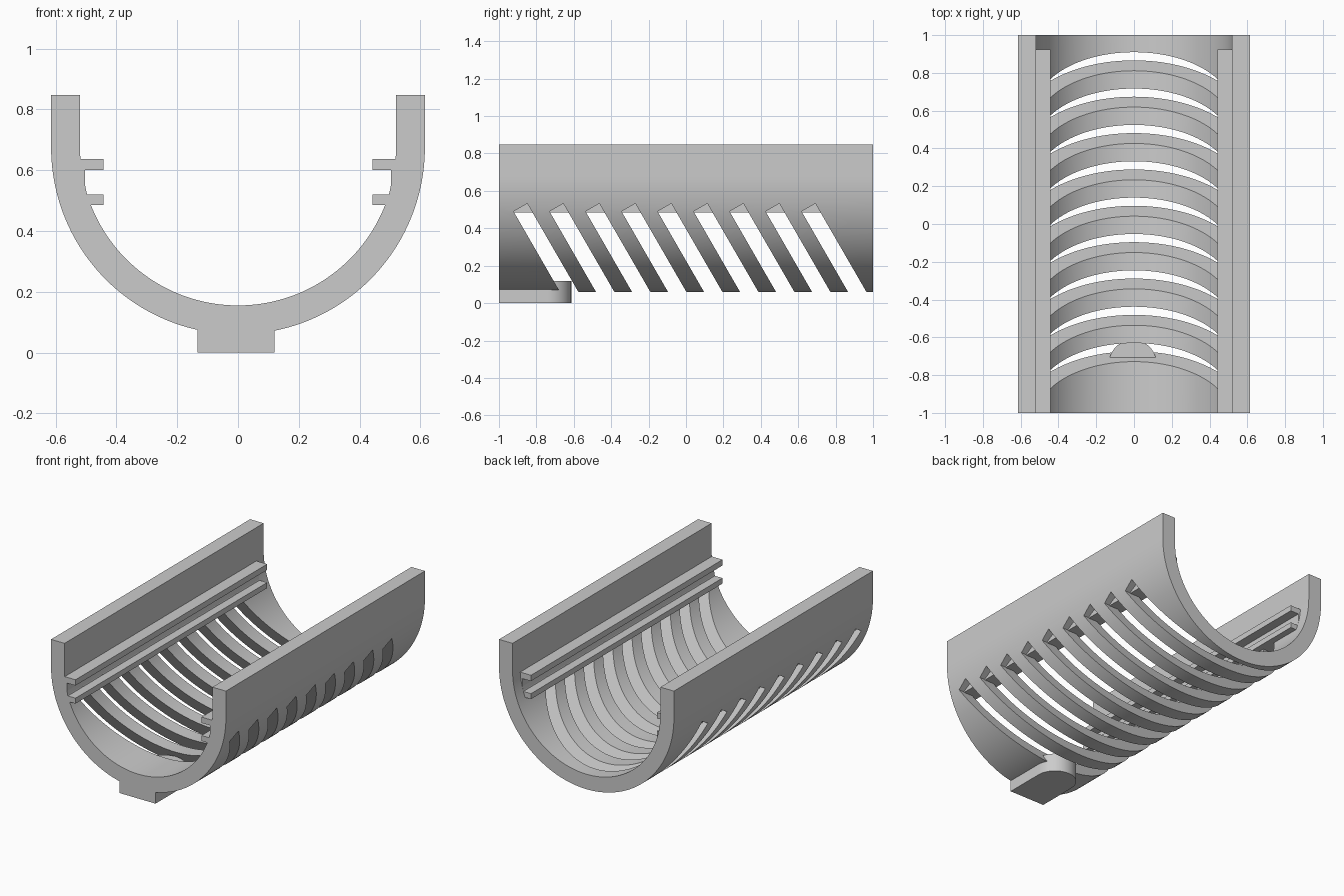
import bpy, bmesh
from math import pi, cos, sin, radians
from mathutils import Vector

if "Cube" in bpy.data.objects:
    bpy.data.objects.remove(bpy.data.objects["Cube"])

# One plain grey for everything
grey = bpy.data.materials.new("plain_grey")
grey.use_nodes = True
COLOUR = (0.6, 0.6, 0.6, 1)
grey.diffuse_color = COLOUR
grey.node_tree.nodes["Principled BSDF"].inputs["Base Color"].default_value = COLOUR


def prism(bm, points, offset):
    """Extrude a closed planar outline by an offset."""
    face = bm.faces.new([bm.verts.new(p) for p in points])
    ext = bmesh.ops.extrude_face_region(bm, geom=[face])
    moved = [g for g in ext["geom"] if isinstance(g, bmesh.types.BMVert)]
    bmesh.ops.translate(bm, verts=moved, vec=Vector(offset))


def finish(name, bm):
    bmesh.ops.recalc_face_normals(bm, faces=bm.faces[:])
    mesh = bpy.data.meshes.new(name)
    bm.to_mesh(mesh)
    bm.free()
    obj = bpy.data.objects.new(name, mesh)
    bpy.context.collection.objects.link(obj)
    mesh.materials.append(grey)
    return obj


def activate(obj):
    bpy.ops.object.select_all(action="DESELECT")
    obj.select_set(True)
    bpy.context.view_layer.objects.active = obj


def arc(radius, start, end, n):
    return [(radius * cos(start + (end - start) * i / n),
             radius * sin(start + (end - start) * i / n)) for i in range(n + 1)]


# Trough: U-shaped wall profile swept along its length
R_OUT, R_IN, AXIS_Z, TOP = 0.615, 0.52, 0.675, 0.848
outer = arc(R_OUT, pi, 2 * pi, 80)
inner = arc(R_IN, 2 * pi, pi, 80)
profile = [(-R_OUT, TOP)] + [(x, z + AXIS_Z) for x, z in outer] + [(R_OUT, TOP), (R_IN, TOP)]
profile += [(x, z + AXIS_Z) for x, z in inner] + [(-R_IN, TOP)]
bm = bmesh.new()
prism(bm, [(x, -1, z) for x, z in profile], (0, 2, 0))
trough = finish("trough", bm)

# Slanted vent slots cut through both sides and the floor
bm = bmesh.new()
along = Vector((0, 0.5, -cos(radians(30)))) * 0.8
across = Vector((0, cos(radians(30)), 0.5)) * 0.085
for i in range(9):
    corner = Vector((-1, -0.922 + 0.1925 * i, 0.49))
    prism(bm, [corner, corner + across, corner + across + along, corner + along], (2, 0, 0))
cutter = finish("slot_cutter", bm)
cutter.hide_render = True
cut = trough.modifiers.new("slots", "BOOLEAN")
cut.operation, cut.solver, cut.object = "DIFFERENCE", "EXACT", cutter
activate(trough)
bpy.ops.object.modifier_apply(modifier=cut.name)
bpy.data.objects.remove(cutter)
bpy.ops.object.shade_smooth_by_angle(angle=radians(30))

# Channel rails: a pair of ledges on each inner wall
rail = [(0.55, 0.485), (0.443, 0.485), (0.443, 0.52), (0.497, 0.52), (0.503, 0.55),
        (0.503, 0.6), (0.443, 0.6), (0.443, 0.637), (0.55, 0.637)]
for side, name in ((1, "left_rail"), (-1, "right_rail")):
    bm = bmesh.new()
    prism(bm, [(side * x, -1, z) for x, z in rail], (0, 1.925, 0))
    finish(name, bm)

# Foot pad under the front, rounded at the back
bm = bmesh.new()
pad = [(-0.133, -1), (0.12, -1)] + [(x - 0.0065, y - 0.74) for x, y in arc(0.1265, 0, pi, 24)]
prism(bm, [(x, y, 0) for x, y in pad], (0, 0, 0.118))
foot = finish("foot_pad", bm)
activate(foot)
bpy.ops.object.shade_smooth_by_angle(angle=radians(30))
